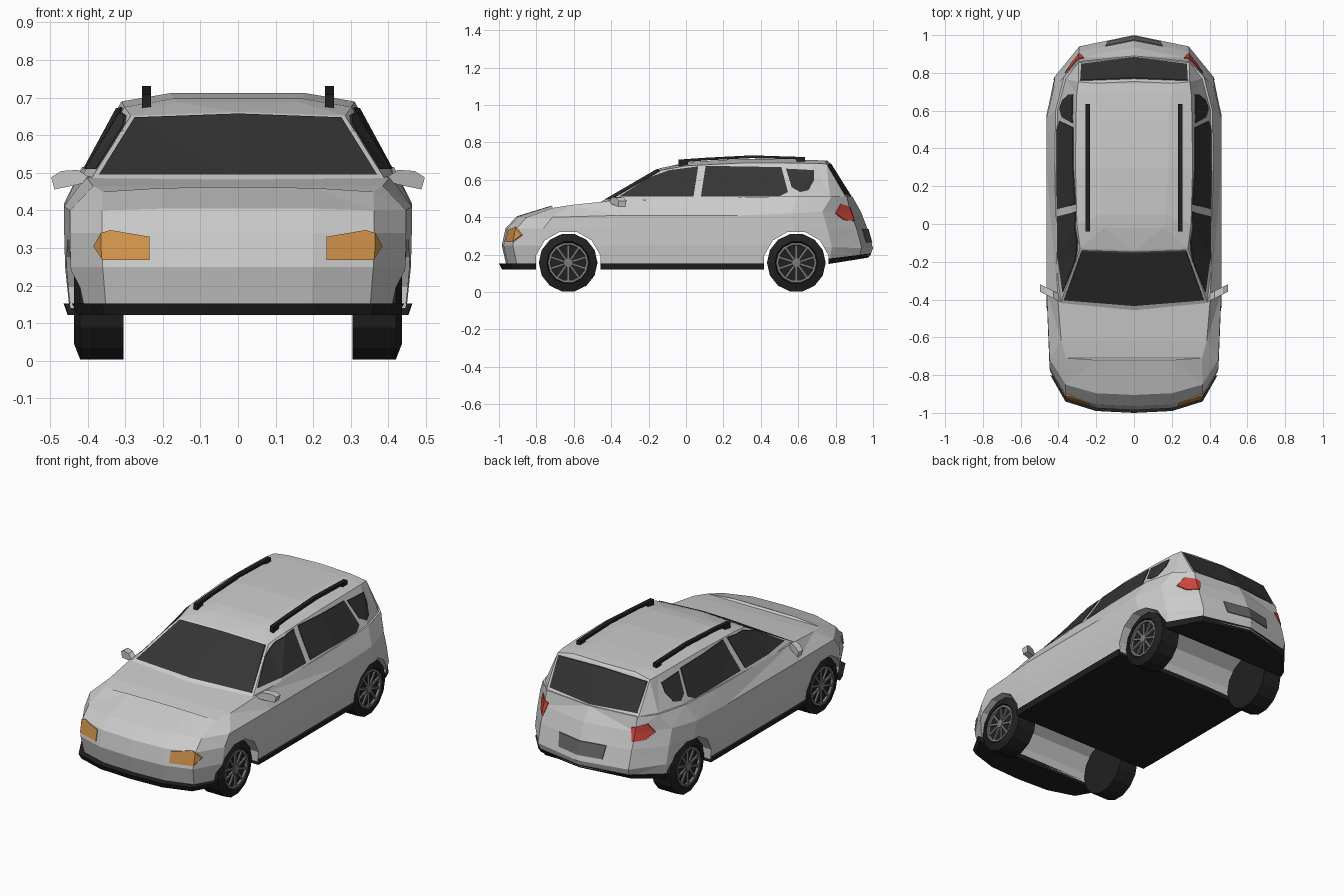
import bpy, bmesh, math
from mathutils import Matrix, Vector

if "Cube" in bpy.data.objects:
    bpy.data.objects.remove(bpy.data.objects["Cube"])


def material(name, r, g, b):
    m = bpy.data.materials.new(name)
    m.diffuse_color = (r, g, b, 1)
    m.use_nodes = True
    m.node_tree.nodes["Principled BSDF"].inputs["Base Color"].default_value = m.diffuse_color
    return m


BLACK = material("black_trim", .015, .015, .015)
GLASS = material("dark_glass", .035, .035, .035)
ORANGE = material("orange_lens", .65, .30, .07)
RED = material("red_lens", .6, .06, .045)
DARK = material("dark_grey", .13, .13, .13)
RIM = material("rim_grey", .2, .2, .2)


def add(name, verts, faces, mat=None, tri=False):
    bm = bmesh.new()
    vs = [bm.verts.new(v) for v in verts]
    for f in faces:
        bm.faces.new([vs[i] for i in f])
    bmesh.ops.remove_doubles(bm, verts=bm.verts[:], dist=1e-5)
    bmesh.ops.recalc_face_normals(bm, faces=bm.faces[:])
    if tri:
        bmesh.ops.triangulate(bm, faces=bm.faces[:])
    me = bpy.data.meshes.new(name)
    bm.to_mesh(me)
    bm.free()
    ob = bpy.data.objects.new(name, me)
    bpy.context.collection.objects.link(ob)
    if mat:
        me.materials.append(mat)
    return ob


def loft(name, levels, mat=None):
    """Stack of half plan outlines, mirrored in x and capped."""
    n = len(levels[0])
    m = 2 * n - 2
    verts, faces = [], []
    for lv in levels:
        verts += lv + [(-x, y, z) for x, y, z in lv[-2:0:-1]]
    for k in range(len(levels) - 1):
        for i in range(m):
            j = (i + 1) % m
            faces.append((k * m + i, k * m + j, k * m + m + j, k * m + m + i))
    for base in (0, (len(levels) - 1) * m):
        for i in range(n - 1):
            quad = [i, i + 1, (m - i - 1) % m, (m - i) % m]
            faces.append([base + q for q in dict.fromkeys(quad)])
    return add(name, verts, faces, mat, tri=True)


def prism(name, pts, axis, a, b, mat=None):
    """Polygon extruded along x (pts are y,z) or along y (pts are x,z)."""
    put = (lambda t, u, v: (t, u, v)) if axis == 'x' else (lambda t, u, v: (u, t, v))
    n = len(pts)
    verts = [put(t, u, v) for t in (a, b) for u, v in pts]
    faces = [range(n), range(n, 2 * n)]
    faces += [(i, (i + 1) % n, n + (i + 1) % n, n + i) for i in range(n)]
    return add(name, verts, faces, mat)


def lathe(name, profile, y, z, side, mat, sides=14):
    """Spin (x, radius) points round the axle."""
    n, verts, faces = len(profile), [], []
    for s in range(sides):
        t = 2 * math.pi * (s + .5) / sides
        verts += [(side * x, y + r * math.sin(t), z + r * math.cos(t)) for x, r in profile]
    for s in range(sides):
        p, q = s * n, (s + 1) % sides * n
        for i in range(n - 1):
            f = [p + i, p + i + 1, q + i + 1, q + i]
            if profile[i][1] == 0:
                f = f[:3]
            if profile[i + 1][1] == 0:
                f = [p + i, p + i + 1, q + i]
            faces.append(f)
    return add(name, verts, faces, mat)


def boolean(ob, cutter, op):
    mod = ob.modifiers.new("cut", 'BOOLEAN')
    mod.operation, mod.object, mod.solver = op, cutter, 'EXACT'
    dg = bpy.context.evaluated_depsgraph_get()
    me = bpy.data.meshes.new_from_object(ob.evaluated_get(dg))
    ob.modifiers.clear()
    ob.data = me


def panel(name, base, pts, axis, a, b, mat):
    """Patch lying just proud of a base surface, outlined by a prism."""
    ob = base.copy()
    ob.data = base.data.copy()
    ob.name = name
    bpy.context.collection.objects.link(ob)
    for p, nrm in [(v, v.normal.copy()) for v in ob.data.vertices]:
        p.co += nrm * .005
    cutter = prism("outline", pts, axis, a, b)
    boolean(ob, cutter, 'INTERSECT')
    bpy.data.objects.remove(cutter)
    ob.data.materials.clear()
    ob.data.materials.append(mat)


# Lower body: plan outline scaled per level, plus the belt line
OUTLINE = [(0, -1), (.2, -.99), (.36, -.94), (.445, -.79), (.46, -.4),
           (.46, .3), (.46, .6), (.42, .78), (.29, .94), (0, 1)]


def level(sx, front, rear, zs):
    return [(x * sx, y * (front if y < 0 else rear), z) for (x, y), z in zip(OUTLINE, zs)]


belt = [(0, -.72, .462), (.2, -.72, .46), (.36, -.71, .45), (.385, -.62, .465), (.405, -.38, .49),
        (.42, .3, .505), (.415, .6, .515), (.37, .78, .515), (.29, .86, .51), (0, .89, .51)]
body = loft("body", [
    level(.975, .96, .985, [.14] * 7 + [.17, .19, .195]),
    level(1, .985, 1, [.25] * 7 + [.24, .235, .235]),
    level(1.005, .965, .97, [.34] * 10),
    level(1.005, .905, .935, [.405, .405, .40, .40, .41, .41, .42, .43, .43, .43]),
    belt])
trim = loft("lower_trim", [
    level(.985, .985, .975, [.122] * 7 + [.15, .175, .185]),
    level(1.008, 1, .992, [.152] * 7 + [.18, .2, .207])], BLACK)

# Cabin: base, roof edge, roof crown
cabin = loft("cabin", [
    [(0, -.46, .48), (.39, -.42, .485), (.413, -.2, .495), (.415, .3, .5),
     (.41, .6, .505), (.365, .77, .505), (.295, .86, .5), (0, .89, .5)],
    [(0, -.14, .662), (.285, -.13, .652), (.302, 0, .675), (.31, .3, .69),
     (.307, .55, .69), (.303, .69, .688), (.295, .752, .685), (0, .765, .695)],
    [(0, -.02, .688), (.16, -.02, .688), (.17, .05, .698), (.18, .3, .712),
     (.18, .55, .71), (.2, .69, .706), (.2, .745, .702), (0, .755, .704)]])

# Glazing
panel("front_side_windows", cabin,
      [(-.36, .51), (-.2, .612), (-.09, .652), (.065, .672), (.04, .51)], 'x', -.6, .6, GLASS)
panel("rear_side_windows", cabin,
      [(.08, .512), (.105, .675), (.51, .668), (.545, .535), (.5, .512)], 'x', -.6, .6, GLASS)
panel("quarter_windows", cabin,
      [(.535, .66), (.685, .652), (.685, .6), (.655, .545), (.61, .535), (.565, .56)],
      'x', -.6, .6, GLASS)
panel("windscreen", cabin,
      [(-.37, .496), (.37, .496), (.275, .648), (0, .658), (-.275, .648)], 'y', -.7, -.05, GLASS)
panel("rear_window", cabin,
      [(-.28, .525), (0, .515), (.28, .525), (.285, .675), (0, .688), (-.285, .675)],
      'y', .6, 1.1, GLASS)

# Lights and number plate recess
for s, side in ((1, "right"), (-1, "left")):
    head = [(.235, .33), (.34, .348), (.365, .34), (.385, .305), (.36, .268), (.235, .268)]
    tail = [(.265, .45), (.335, .47), (.365, .42), (.335, .385), (.285, .38)]
    panel(side + "_headlight", body, [(s * x, z) for x, z in head], 'y', -1.1, -.84, ORANGE)
    panel(side + "_tail_light", body, [(s * x, z) for x, z in tail], 'y', .78, 1.1, RED)
panel("plate_panel", body, [(-.14, .265), (.14, .265), (.15, .338), (-.15, .338)],
      'y', .8, 1.1, DARK)

# Wheel arches cut right across the car
AXLES = (("front", -.63), ("rear", .59))
for label, y in AXLES:
    ring = [(y + .178 * math.sin(t), .15 + .178 * math.cos(t))
            for t in [2 * math.pi * (i + .5) / 12 for i in range(12)]]
    cutter = prism("arch_cutter", ring, 'x', -.6, .6)
    boolean(body, cutter, 'DIFFERENCE')
    boolean(trim, cutter, 'DIFFERENCE')
    bpy.data.objects.remove(cutter)

# Wheels
for label, y in AXLES:
    for s, side in ((1, "right"), (-1, "left")):
        name = f"{label}_{side}_"
        z = .157
        lathe(name + "tyre", [(.305, 0), (.305, .157), (.42, .157), (.436, .115),
                              (.42, .107), (.42, 0)], y, z, s, BLACK)
        lathe(name + "rim", [(.415, .11), (.433, .108), (.433, .096), (.415, .094)], y, z, s, RIM)
        lathe(name + "hub", [(.415, .028), (.432, .024), (.434, 0)], y, z, s, RIM, 10)
        bm = bmesh.new()
        for i in range(10):
            bmesh.ops.create_cube(bm, size=1, matrix=Matrix.Translation((s * .423, y, z))
                                  @ Matrix.Rotation(i * math.pi / 5, 4, 'X')
                                  @ Matrix.Translation((0, 0, .06))
                                  @ Matrix.Diagonal((.012, .012, .08, 1)))
        me = bpy.data.meshes.new(name + "spokes")
        bm.to_mesh(me)
        bm.free()
        me.materials.append(RIM)
        bpy.context.collection.objects.link(bpy.data.objects.new(name + "spokes", me))

# Door mirrors and roof rails
for s, side in ((1, "right"), (-1, "left")):
    shell = [(.385, .48), (.425, .508), (.47, .505), (.497, .488), (.488, .456), (.43, .468)]
    mirror = prism(side + "_door_mirror", [(s * x, z) for x, z in shell], 'y', -.415, -.375)
    for v in mirror.data.vertices:
        v.co.y += (abs(v.co.x) - .385) * .5
    rail = [(-.04, .67), (-.04, .708), (.1, .718), (.35, .731), (.635, .722), (.635, .685),
            (.59, .685), (.59, .71), (.35, .716), (.1, .704), (.01, .696), (.01, .67)]
    prism(side + "_roof_rail", rail, 'x', s * .232, s * .256, BLACK)
